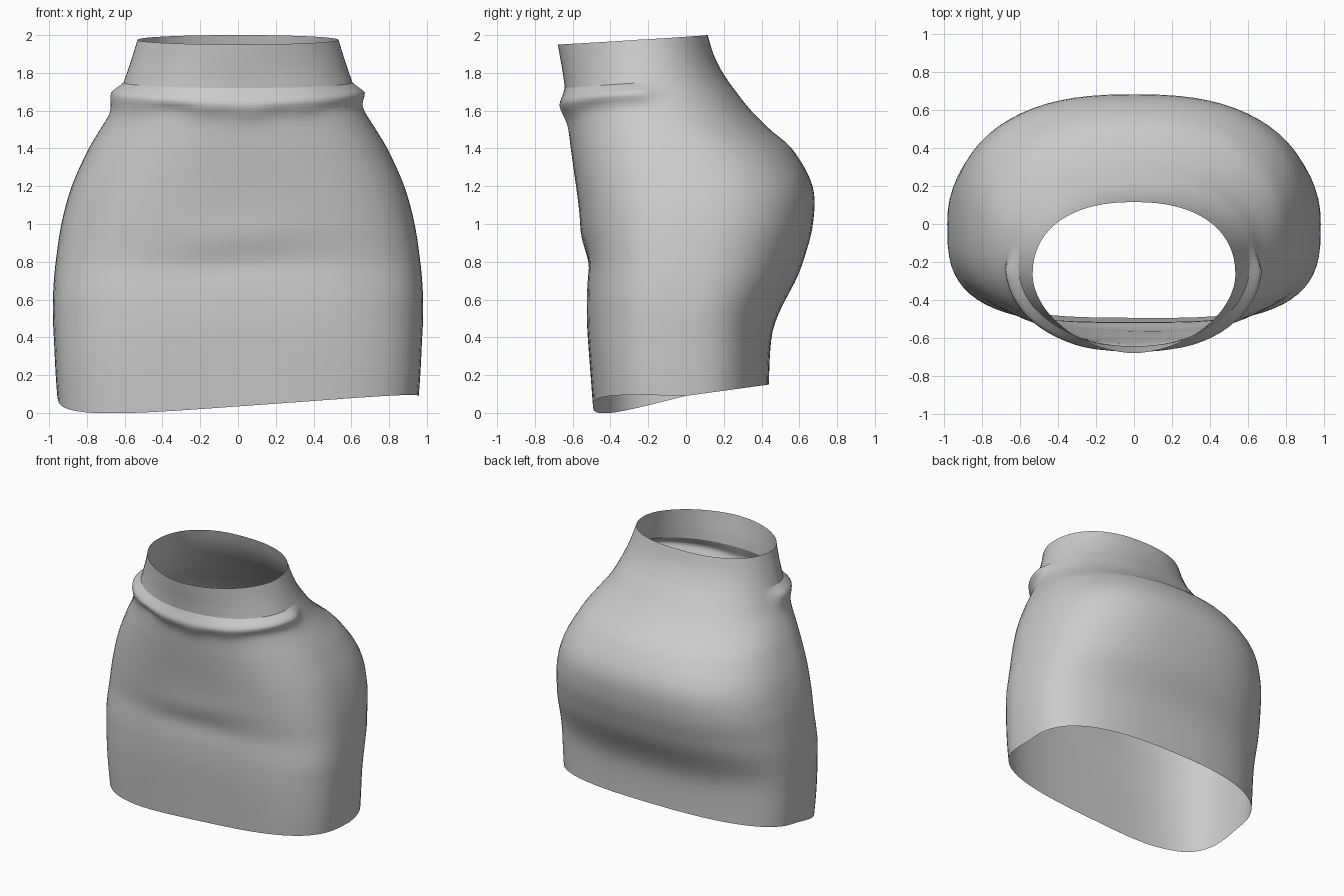
import bpy, math

if "Cube" in bpy.data.objects:
    bpy.data.objects.remove(bpy.data.objects["Cube"])

# cross-sections: z, half width, y of widest point, front y, back y, front/back squareness
ROWS = [
    (0.00, 0.95, 0.00, -0.49, 0.44, 3.3, 2.6),
    (0.20, 0.965, 0.00, -0.505, 0.44, 3.3, 2.6),
    (0.40, 0.975, 0.00, -0.52, 0.453, 3.2, 2.55),
    (0.50, 0.98, 0.00, -0.525, 0.48, 3.1, 2.5),
    (0.60, 0.98, 0.00, -0.525, 0.527, 3.1, 2.5),
    (0.70, 0.975, 0.00, -0.523, 0.58, 3.0, 2.5),
    (0.80, 0.965, 0.00, -0.522, 0.62, 2.9, 2.5),
    (1.00, 0.935, 0.00, -0.555, 0.672, 2.7, 2.55),
    (1.20, 0.88, -0.01, -0.582, 0.67, 2.6, 2.5),
    (1.40, 0.79, -0.05, -0.61, 0.56, 2.45, 2.3),
    (1.50, 0.73, -0.10, -0.622, 0.445, 2.35, 2.2),
    (1.60, 0.668, -0.16, -0.635, 0.345, 2.25, 2.2),
    (1.70, 0.625, -0.20, -0.64, 0.265, 2.1, 2.2),
    (1.80, 0.588, -0.23, -0.652, 0.195, 1.95, 2.2),
    (1.90, 0.555, -0.25, -0.67, 0.145, 1.85, 2.25),
    (2.00, 0.525, -0.27, -0.685, 0.115, 1.8, 2.3),
]
SEG = 72


def section(z):
    """Smoothly interpolated cross-section values at height z."""
    z = min(max(z, 0.0), 2.0)
    i = 0
    while i < len(ROWS) - 2 and z > ROWS[i + 1][0]:
        i += 1
    a, b = ROWS[i], ROWS[i + 1]
    p, q = ROWS[max(i - 1, 0)], ROWS[min(i + 2, len(ROWS) - 1)]
    h = b[0] - a[0]
    t = (z - a[0]) / h
    out = []
    for k in range(1, 7):
        m0 = (b[k] - p[k]) / (b[0] - p[0]) * h
        m1 = (q[k] - a[k]) / (q[0] - a[0]) * h
        out.append((2*t**3 - 3*t*t + 1) * a[k] + (t**3 - 2*t*t + t) * m0
                   + (3*t*t - 2*t**3) * b[k] + (t**3 - t*t) * m1)
    return out


def ring_point(ang, z):
    w, yc, front, back, nf, nb = section(z)
    c, s = math.cos(ang), math.sin(ang)
    n = nb if s > 0 else nf
    depth = back - yc if s > 0 else yc - front
    return (w * math.copysign(abs(c) ** (2 / n), c),
            yc + depth * math.copysign(abs(s) ** (2 / n), s))


def bump(v, centre, width):
    return math.exp(-((v - centre) / width) ** 2)


def hem_z(ang):
    x, y = ring_point(ang, 0.08)
    if y > 0:
        return 0.09 + 0.06 * y / 0.44
    return max(0.0, 0.09 + y / 0.49 * (0.055 - 0.07 * x))


def seam_z(ang):
    return 1.75 + 0.03 * math.sin(ang)


def top_z(ang):
    return 1.975 + 0.025 * math.sin(ang)


def skirt_shape(ang, z):
    """Adds the gathered fold under the waistband and soft front creases."""
    x, y = ring_point(ang, z)
    front = min(1.0, max(0.0, (0.12 - math.sin(ang)) / 0.2))
    # fold swells below the seam, tucks in at it and fades out unevenly below
    d = max(0.0, seam_z(ang) - z)
    scallop = 0.5 * math.sin(17 * x + 2 * math.sin(5 * x)) + 0.5 * math.sin(9 * x + 1)
    rise = 0.085 - 0.04 * abs(math.cos(ang))
    roll = (0.034 + 0.014 * abs(math.cos(ang))) * min(1.0, d / rise) \
        * bump(max(d - rise, 0), 0, 0.06 + 0.025 * scallop)
    belly = bump(x, 0.0, 0.35) * (0.010 * bump(z, 0.93 + 0.1 * x, 0.09)
                                  - 0.008 * bump(z, 0.78 + 0.1 * x, 0.08))
    push = front * (roll + belly)
    return x + push * math.cos(ang), y + push * math.sin(ang), z


def band_shape(ang, z):
    return (*ring_point(ang, z), z)


def tube(name, shape, low, high, rows, ease=1.0):
    """Open sheet running round the body between two height curves."""
    verts, faces = [], []
    for r in range(rows + 1):
        t = 1 - (1 - r / rows) ** ease
        for s in range(SEG):
            a = 2 * math.pi * s / SEG
            verts.append(shape(a, low(a) + (high(a) - low(a)) * t))
    for r in range(rows):
        for s in range(SEG):
            n = (s + 1) % SEG
            faces.append((r*SEG + s, r*SEG + n, (r+1)*SEG + n, (r+1)*SEG + s))
    me = bpy.data.meshes.new(name)
    me.from_pydata(verts, [], faces)
    me.update()
    ob = bpy.data.objects.new(name, me)
    bpy.context.collection.objects.link(ob)
    for p in me.polygons:
        p.use_smooth = True
    return ob


# fitted skirt body, with denser rows near the gathers
tube("skirt_body", skirt_shape, hem_z, seam_z, 48, 1.4)
# plain waistband
tube("waistband", band_shape, seam_z, top_z, 6)
